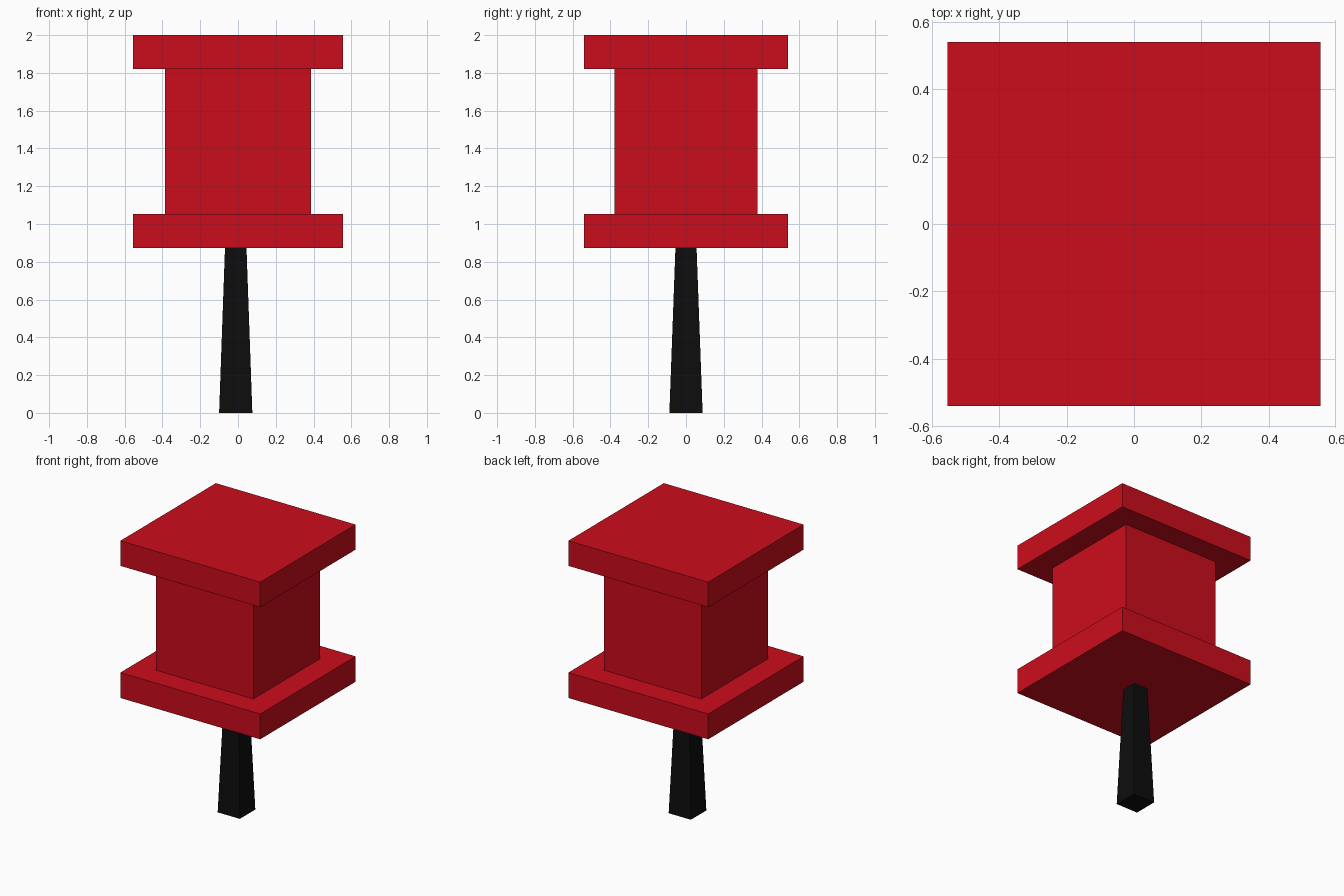
import bpy, bmesh

if "Cube" in bpy.data.objects:
    bpy.data.objects.remove(bpy.data.objects["Cube"])


def material(name, color):
    mat = bpy.data.materials.new(name)
    mat.diffuse_color = color
    mat.use_nodes = True
    mat.node_tree.nodes["Principled BSDF"].inputs["Base Color"].default_value = mat.diffuse_color
    return mat


def block(name, z0, z1, bottom, top, mat, x=0.0):
    """Four-sided block; bottom and top are (half width, half depth)."""
    bm = bmesh.new()
    bmesh.ops.create_cube(bm, size=2)
    for v in bm.verts:
        hx, hy = top if v.co.z > 0 else bottom
        v.co = (x + v.co.x * hx, v.co.y * hy, z1 if v.co.z > 0 else z0)
    mesh = bpy.data.meshes.new(name)
    bm.to_mesh(mesh)
    bm.free()
    mesh.materials.append(mat)
    obj = bpy.data.objects.new(name, mesh)
    bpy.context.collection.objects.link(obj)
    return obj


red = material("red_plastic", (0.6, 0.004, 0.012, 1))
black = material("black_metal", (0.004, 0.004, 0.004, 1))

# Head: two wide square flanges around a narrower grip
flange, grip = (0.555, 0.541), (0.386, 0.378)
block("lower_flange", 0.872, 1.054, flange, flange, red)
block("grip", 1.054, 1.82, grip, grip, red)
block("upper_flange", 1.82, 2.0, flange, flange, red)

# Pin: slightly off centre, wider at the foot
block("pin", 0.0, 0.872, (0.088, 0.088), (0.057, 0.056), black, x=-0.012)
